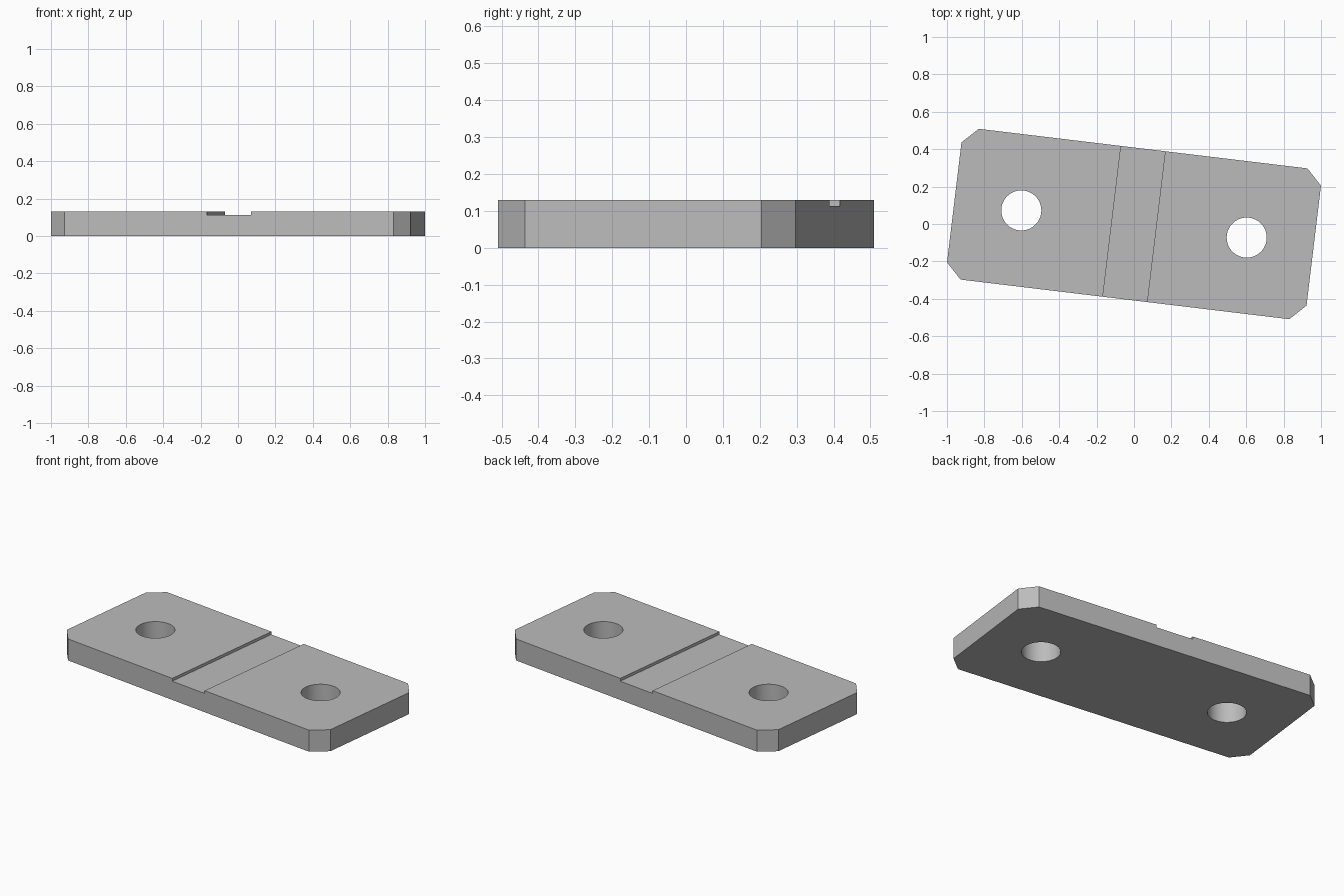
import bpy, bmesh, math
from mathutils import Matrix

cube = bpy.data.objects.get("Cube")
if cube:
    bpy.data.objects.remove(cube, do_unlink=True)

HALF_L, HALF_W, THICK = 0.968, 0.406, 0.13
CHAMFER, HOLE_X, HOLE_R = 0.083, 0.607, 0.107
GROOVE_HALF, GROOVE_FLOOR = 0.119, 0.113
TURN = Matrix.Rotation(math.radians(-6.87), 4, 'Z')

steel = bpy.data.materials.new("plain grey")
steel.use_nodes = True
GREY = (0.5, 0.5, 0.5, 1)
steel.diffuse_color = GREY
steel.node_tree.nodes["Principled BSDF"].inputs["Base Color"].default_value = GREY


def make_object(name, bm):
    bmesh.ops.recalc_face_normals(bm, faces=bm.faces)
    mesh = bpy.data.meshes.new(name)
    bm.to_mesh(mesh)
    bm.free()
    mesh.materials.append(steel)
    obj = bpy.data.objects.new(name, mesh)
    bpy.context.collection.objects.link(obj)
    return obj


def box(name, size, center):
    bm = bmesh.new()
    bmesh.ops.create_cube(bm, size=1, matrix=Matrix.Translation(center) @ Matrix.Diagonal((*size, 1)))
    return make_object(name, bm)


# Plate with four chamfered upright edges
plate = box("plate", (2 * HALF_L, 2 * HALF_W, THICK), (0, 0, THICK / 2))
bm = bmesh.new()
bm.from_mesh(plate.data)
upright = [e for e in bm.edges if abs(e.verts[0].co.z - e.verts[1].co.z) > THICK / 2]
bmesh.ops.bevel(bm, geom=upright, offset=CHAMFER, segments=1, affect='EDGES')
bm.to_mesh(plate.data)
bm.free()

# Cutters: shallow cross groove and two round through holes
cutters = [box("groove_cutter", (2 * GROOVE_HALF, 2, 1), (0, 0, GROOVE_FLOOR + 0.5))]
for side, name in ((-1, "right_hole_cutter"), (1, "left_hole_cutter")):
    bm = bmesh.new()
    bmesh.ops.create_cone(bm, cap_ends=True, segments=64, radius1=HOLE_R, radius2=HOLE_R,
                          depth=1, matrix=Matrix.Translation((side * HOLE_X, 0, 0)))
    cutters.append(make_object(name, bm))

bpy.ops.object.select_all(action='DESELECT')
bpy.context.view_layer.objects.active = plate
plate.select_set(True)
for cutter in cutters:
    cut = plate.modifiers.new(cutter.name, 'BOOLEAN')
    cut.operation = 'DIFFERENCE'
    cut.solver = 'EXACT'
    cut.object = cutter
    bpy.ops.object.modifier_apply(modifier=cut.name)
    bpy.data.objects.remove(cutter, do_unlink=True)

# Slight turn about the upright axis, smooth hole walls
plate.data.transform(TURN)
bpy.ops.object.shade_smooth_by_angle(angle=math.radians(30))
